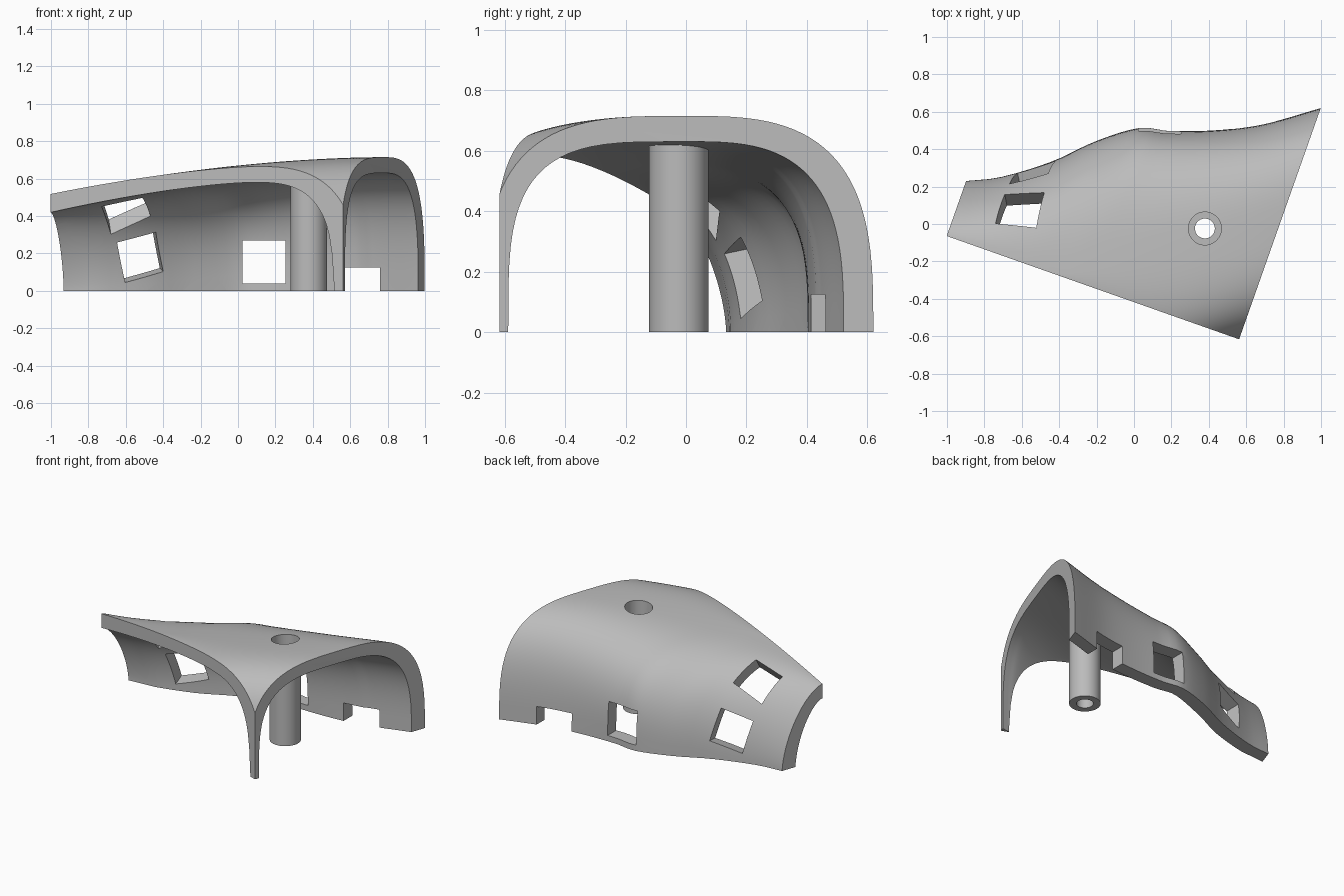
import bpy, bmesh, math
from mathutils import Matrix, Vector

if "Cube" in bpy.data.objects:
    bpy.data.objects.remove(bpy.data.objects["Cube"], do_unlink=True)

gray = bpy.data.materials.new("plain_gray")
gray.use_nodes = True
gray.diffuse_color = (0.5, 0.5, 0.5, 1)
gray.node_tree.nodes["Principled BSDF"].inputs["Base Color"].default_value = (0.5, 0.5, 0.5, 1)

# The shell is lofted along U, across V; both axes are turned in plan.
U_AXIS, V_AXIS = Vector((0.943, -0.333, 0)), Vector((0.333, 0.943, 0))
U0, U1, V0 = -0.923, 0.735, -0.394
RIDGE_START = -0.3
WALL = [(-0.925, -0.083), (-0.757, -0.002), (-0.518, 0.175), (-0.345, 0.345),
        (-0.143, 0.494), (0.014, 0.532), (0.266, 0.627), (0.482, 0.738), (0.737, 0.918)]


def wall_v(u):
    """Smooth plan curve of the back wall."""
    i = max(j for j in range(len(WALL) - 1) if j == 0 or WALL[j][0] <= u)
    slope = lambda j: ((WALL[min(j + 1, len(WALL) - 1)][1] - WALL[max(j - 1, 0)][1])
                       / (WALL[min(j + 1, len(WALL) - 1)][0] - WALL[max(j - 1, 0)][0]))
    (ua, va), (ub, vb) = WALL[i], WALL[i + 1]
    d = ub - ua
    t = (u - ua) / d
    return ((2*t**3 - 3*t*t + 1) * va + (t**3 - 2*t*t + t) * d * slope(i)
            + (3*t*t - 2*t**3) * vb + (t**3 - t*t) * d * slope(i + 1))


def front_height(u, peak, drop, u_peak, u_end, n):
    """Height of the shell along its straight front cut."""
    if u < u_peak:
        return peak - drop * ((u_peak - u) / (u_peak - U0)) ** 1.5
    return peak * max(0, 1 - ((u - u_peak) / (u_end - u_peak)) ** n) ** (1 / n)


def section(u, inner):
    """Arch section at u as (v, z) points, front to back."""
    u = min(max(u, U0), U1)
    args = (0.58, 0.16, 0.22, 0.678, 3) if inner else (0.665, 0.147, 0.24, 0.818, 2.8)
    top = 0.63 if inner else 0.715
    h = front_height(u, *args)
    along = max(0, (u - RIDGE_START) / (U1 - RIDGE_START))
    ridge = h
    if along > 0:
        h0 = front_height(RIDGE_START, *args)
        ridge = max(h, h0 + (top - h0) * (1 - (1 - along) ** 1.65))
    center = V0 + 0.65 * along
    start = V0 + (0.03 * max(0, (u - 0.678) / (U1 - 0.678)) if inner else 0)
    back = wall_v(u)
    if inner:
        m = (wall_v(u + 0.01) - wall_v(u - 0.01)) / 0.02
        back -= 0.093 * math.sqrt(1 + min(m * m, 0.7 if u < 0.5 else 0.25))
    # front half, cut off where it meets the front plane
    n = 3.7 if inner else 3.3
    k = max(0, 1 - (h / ridge) ** n) ** (1 / n)
    limit = math.asin(min(1, k ** (n / 2)))
    pts = []
    for i in range(20, 0, -1):
        a = limit * i / 20
        t = math.sin(a) ** (2 / n) / k if k > 1e-6 else i / 20
        pts.append((center - (center - start) * t, ridge * max(0, math.cos(a)) ** (2 / n)))
    # back half, down to the ground
    n = 1.6 + 1.5 * min(1, (u - U0) / 0.8)
    for i in range(29):
        a = math.pi / 2 * i / 28
        pts.append((center + (back - center) * math.sin(a) ** (2 / n),
                    ridge * max(0, math.cos(a)) ** (2 / n)))
    return pts


def add_object(name, bm):
    bmesh.ops.remove_doubles(bm, verts=bm.verts, dist=0.0004)
    bmesh.ops.recalc_face_normals(bm, faces=bm.faces)
    me = bpy.data.meshes.new(name)
    bm.to_mesh(me)
    bm.free()
    me.materials.append(gray)
    ob = bpy.data.objects.new(name, me)
    bpy.context.collection.objects.link(ob)
    return ob


def loft(name, inner):
    pad = 0.03 if inner else 0
    stations = [U0 + (U1 - U0) * (1 - (1 - i / 48) ** 1.7) for i in range(49)]
    if inner:
        stations = [U0 - pad] + stations + [U1 + pad]
    bm = bmesh.new()
    rings = []
    for u in stations:
        pts = section(u, inner)
        if inner:
            pts = [(v, z if z > 0.002 else -0.02) for v, z in pts]
            pts = [(V0 - 0.05, -0.06), (V0 - 0.05, pts[0][1])] + pts + [(pts[-1][0], -0.06)]
        else:
            pts = [(V0, 0)] + pts
        rings.append([bm.verts.new(U_AXIS * u + V_AXIS * v + Vector((0, 0, z))) for v, z in pts])
    size = len(rings[0])
    for a, b in zip(rings, rings[1:]):
        for i in range(size):
            j = (i + 1) % size
            bm.faces.new((a[i], a[j], b[j], b[i]))
    bm.faces.new(rings[0])
    bm.faces.new(rings[-1])
    return add_object(name, bm)


def box(name, center, size, x_dir=(1, 0, 0), out=(0, 1, 0)):
    """Box whose depth runs along out and whose width runs along x_dir."""
    y = Vector(out).normalized()
    x = Vector(x_dir)
    x = (x - y * x.dot(y)).normalized()
    z = x.cross(y)
    rot = Matrix((x, y, z)).transposed().to_4x4()
    bm = bmesh.new()
    bmesh.ops.create_cube(bm, size=1, matrix=Matrix.Translation(center) @ rot
                          @ Matrix.Diagonal((*size, 1)))
    return add_object(name, bm)


def cylinder(name, r, z0, z1):
    bm = bmesh.new()
    bmesh.ops.create_cone(bm, cap_ends=True, segments=48, radius1=r, radius2=r, depth=z1 - z0,
                          matrix=Matrix.Translation((0.379, -0.024, (z0 + z1) / 2)))
    return add_object(name, bm)


def cut(ob, cutters):
    bpy.context.view_layer.objects.active = ob
    for c in cutters:
        c.hide_render = True
        mod = ob.modifiers.new("cut", "BOOLEAN")
        mod.operation, mod.solver, mod.object = "DIFFERENCE", "EXACT", c
        bpy.ops.object.modifier_apply(modifier=mod.name)


# Shell, hollowed and pierced by windows and a notch
shell = loft("shell", False)
hollow = loft("hollow_cutter", True)
windows = [
    box("square_window_cutter", (0.138, 0.5, 0.155), (0.23, 0.5, 0.23)),
    box("notch_cutter", (0.64, 0.55, 0.0), (0.24, 0.5, 0.25)),
    box("side_window_cutter", (-0.537, 0.255, 0.195), (0.22, 0.45, 0.225),
        (0.21, 0.03, 0.05), (-0.2, 0.95, 0.2)),
    box("upper_window_cutter", (-0.607, 0.07, 0.48), (0.225, 0.4, 0.215),
        (0.95, -0.1, 0.22), (-0.12, 0.6, 0.8)),
]
# Screw post with a wide bore and a narrow hole in its foot
post = cylinder("screw_post", 0.098, 0, 0.645)
bore = cylinder("bore_cutter", 0.088, 0.1, 0.9)
hole = cylinder("hole_cutter", 0.053, -0.1, 0.2)

cut(shell, [hollow, bore] + windows)
cut(post, [bore, hole])
for c in [hollow, bore, hole] + windows:
    bpy.data.objects.remove(c, do_unlink=True)

for ob in (shell, post):
    bpy.ops.object.select_all(action="DESELECT")
    ob.select_set(True)
    bpy.context.view_layer.objects.active = ob
    bpy.ops.object.shade_smooth_by_angle(angle=math.radians(30))
